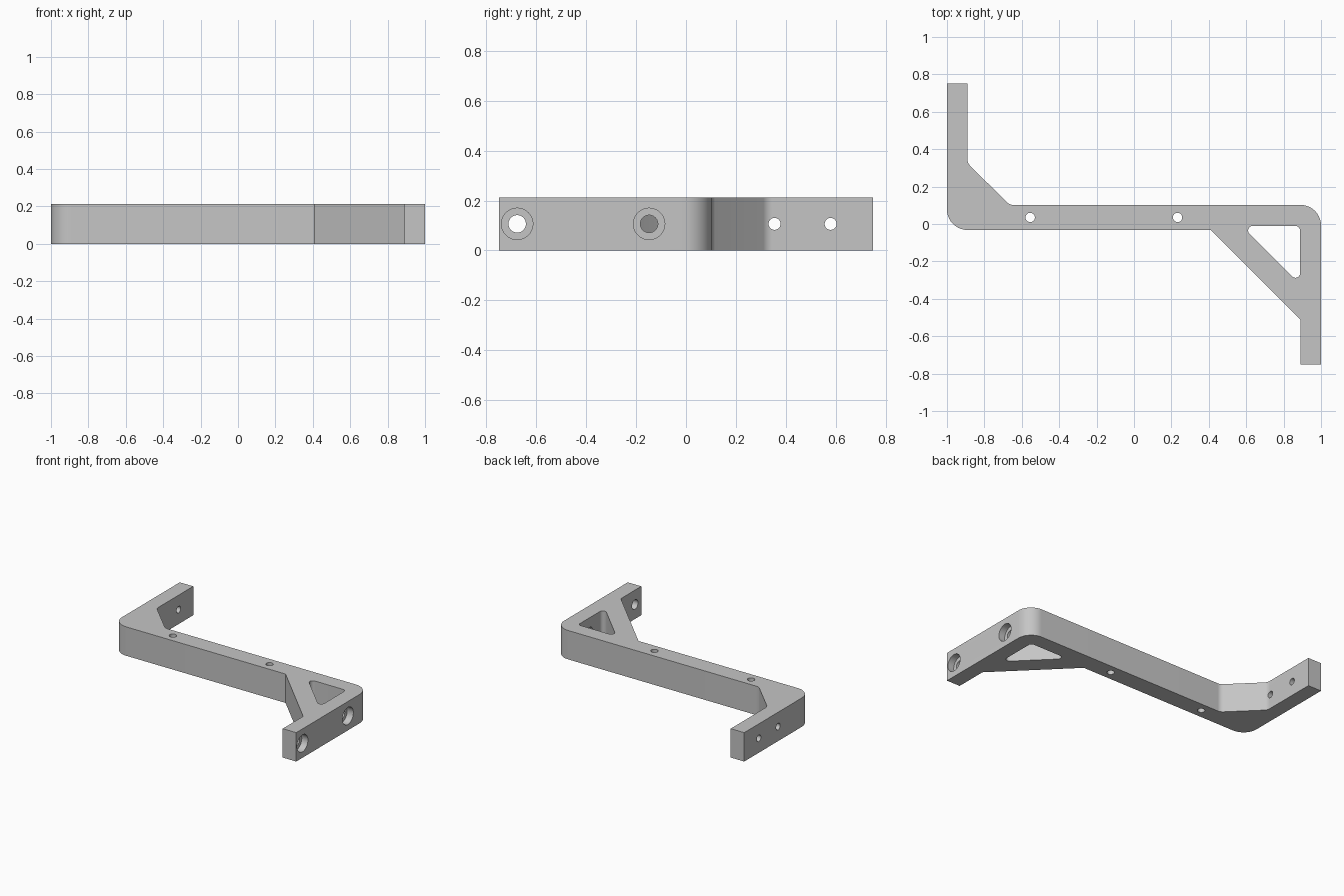
import bpy, bmesh, math
from mathutils import Vector, Matrix

if "Cube" in bpy.data.objects:
    bpy.data.objects.remove(bpy.data.objects["Cube"])

HEIGHT = 0.213
MID = HEIGHT / 2

grey = bpy.data.materials.new("plain grey")
grey.use_nodes = True
colour = (0.56, 0.56, 0.56, 1)
grey.diffuse_color = colour
grey.node_tree.nodes["Principled BSDF"].inputs["Base Color"].default_value = colour


def fillet(corners, steps=10):
    """Turn (x, y, radius) corners into a rounded outline."""
    points = []
    for i, (x, y, r) in enumerate(corners):
        p = Vector((x, y))
        if r == 0:
            points.append(p)
            continue
        a = (Vector(corners[i - 1][:2]) - p).normalized()
        b = (Vector(corners[(i + 1) % len(corners)][:2]) - p).normalized()
        half = a.angle(b) / 2
        centre = p + (a + b).normalized() * (r / math.sin(half))
        start = p + a * (r / math.tan(half)) - centre
        end = p + b * (r / math.tan(half)) - centre
        sweep = math.atan2(start.x * end.y - start.y * end.x, start.dot(end))
        for k in range(steps + 1):
            points.append(centre + Matrix.Rotation(sweep * k / steps, 2) @ start)
    return points


def prism(name, corners, bottom, top):
    bm = bmesh.new()
    face = bm.faces.new([bm.verts.new((p.x, p.y, bottom)) for p in fillet(corners)])
    new = bmesh.ops.extrude_face_region(bm, geom=[face])["geom"]
    bmesh.ops.translate(bm, vec=(0, 0, top - bottom),
                        verts=[v for v in new if isinstance(v, bmesh.types.BMVert)])
    bmesh.ops.recalc_face_normals(bm, faces=bm.faces)
    mesh = bpy.data.meshes.new(name)
    bm.to_mesh(mesh)
    bm.free()
    mesh.materials.append(grey)
    obj = bpy.data.objects.new(name, mesh)
    bpy.context.collection.objects.link(obj)
    return obj


def cut(target, cutter):
    cutter.hide_render = True
    mod = target.modifiers.new("cut", 'BOOLEAN')
    mod.operation = 'DIFFERENCE'
    mod.solver = 'EXACT'
    mod.object = cutter
    bpy.ops.object.select_all(action='DESELECT')
    bpy.context.view_layer.objects.active = target
    target.select_set(True)
    bpy.ops.object.modifier_apply(modifier=mod.name)
    bpy.data.objects.remove(cutter)


def drill(target, centre, radius, depth, along_x=False):
    turn = (0, math.pi / 2, 0) if along_x else (0, 0, 0)
    bpy.ops.mesh.primitive_cylinder_add(vertices=40, radius=radius, depth=depth,
                                        location=centre, rotation=turn)
    cutter = bpy.context.object
    cutter.data.materials.append(grey)
    cut(target, cutter)


# Z-shaped body: crossbar, two opposite arms and their diagonal gussets
bracket = prism("bracket_body", [
    (-1, 0.75, 0), (-1, -0.032, 0.11), (0.41, -0.032, 0), (0.89, -0.512, 0),
    (0.89, -0.75, 0), (1, -0.75, 0), (1, 0.102, 0.11), (-0.665, 0.102, 0.05),
    (-0.89, 0.325, 0.05), (-0.89, 0.75, 0)], 0, HEIGHT)

# Triangular opening behind the brace
cut(bracket, prism("brace_opening", [
    (0.888, -0.01, 0.025), (0.575, -0.01, 0.025), (0.888, -0.323, 0.025)], -0.1, HEIGHT + 0.1))

# Counterbored holes in the front arm
for y in (-0.677, -0.148):
    drill(bracket, (0.95, y, MID), 0.035, 0.16, True)
    drill(bracket, (1.0, y, MID), 0.063, 0.1, True)

# Small screw holes in the rear arm
for y in (0.355, 0.58):
    drill(bracket, (-0.95, y, MID), 0.024, 0.3, True)

# Vertical holes through the crossbar
for x in (-0.555, 0.233):
    drill(bracket, (x, 0.035, MID), 0.025, 0.5)

bpy.ops.object.select_all(action='DESELECT')
bracket.select_set(True)
bpy.context.view_layer.objects.active = bracket
bpy.ops.object.shade_smooth_by_angle(angle=math.radians(30))
